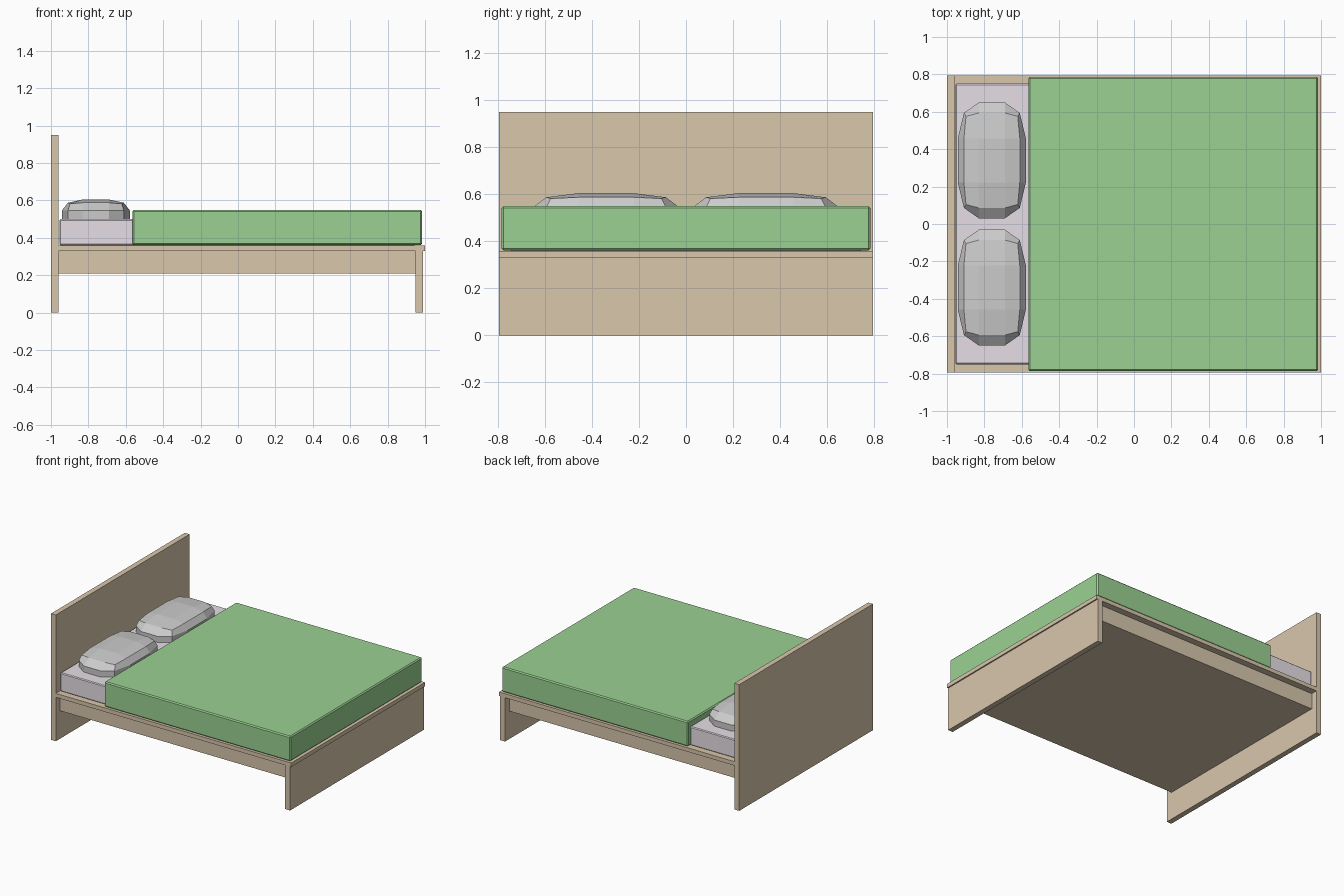
import bpy, bmesh

if "Cube" in bpy.data.objects:
    bpy.data.objects.remove(bpy.data.objects["Cube"])


def material(name, rgb):
    m = bpy.data.materials.new(name)
    m.diffuse_color = (*rgb, 1)
    m.use_nodes = True
    m.node_tree.nodes["Principled BSDF"].inputs["Base Color"].default_value = m.diffuse_color
    return m


wood = material("wood", (0.69, 0.57, 0.41))
green = material("green_cloth", (0.33, 0.64, 0.29))
lilac = material("pale_lilac", (0.79, 0.74, 0.79))


def finish(bm, name, mat=None):
    mesh = bpy.data.meshes.new(name)
    bmesh.ops.recalc_face_normals(bm, faces=bm.faces)
    bm.to_mesh(mesh)
    bm.free()
    ob = bpy.data.objects.new(name, mesh)
    bpy.context.collection.objects.link(ob)
    if mat:
        mesh.materials.append(mat)
    return ob


def box(name, x, half_y, z, mat, bevel=0):
    bm = bmesh.new()
    bmesh.ops.create_cube(bm, size=1)
    for v in bm.verts:
        v.co = (x[0] if v.co.x < 0 else x[1],
                half_y * 2 * v.co.y,
                z[0] if v.co.z < 0 else z[1])
    ob = finish(bm, name, mat)
    if bevel:
        mod = ob.modifiers.new("soft_edges", 'BEVEL')
        mod.width = bevel
        mod.segments = 1
    return ob


def pillow(name, centre, half):
    # rounded cube with three faces per side
    bm = bmesh.new()
    bmesh.ops.create_cube(bm, size=2)
    bmesh.ops.subdivide_edges(bm, edges=bm.edges[:], cuts=2, use_grid_fill=True)
    reach = {1: 1.0, 2: 0.82, 3: 0.76}
    for v in bm.verts:
        outer = sum(abs(c) > 0.9 for c in v.co)
        for i in range(3):
            sign = 1 if v.co[i] > 0 else -1
            size = reach[outer] if abs(v.co[i]) > 0.9 else 0.38
            v.co[i] = centre[i] + sign * size * half[i]
    return finish(bm, name)


# frame
box("headboard", (-1.0, -0.96), 0.795, (0, 0.95), wood)
box("deck", (-0.96, 1.0), 0.795, (0.33, 0.36), wood)
box("footboard", (0.95, 0.99), 0.795, (0, 0.33), wood)
box("base", (-0.96, 0.95), 0.745, (0.21, 0.33), wood)

# bedding
box("mattress", (-0.955, 0.95), 0.75, (0.36, 0.50), lilac, 0.006)
box("blanket", (-0.565, 0.985), 0.785, (0.362, 0.55), green, 0.008)

# pillows
for side, y in (("left", -0.34), ("right", 0.34)):
    pillow(side + "_pillow", (-0.76, y, 0.51), (0.182, 0.31, 0.095))
